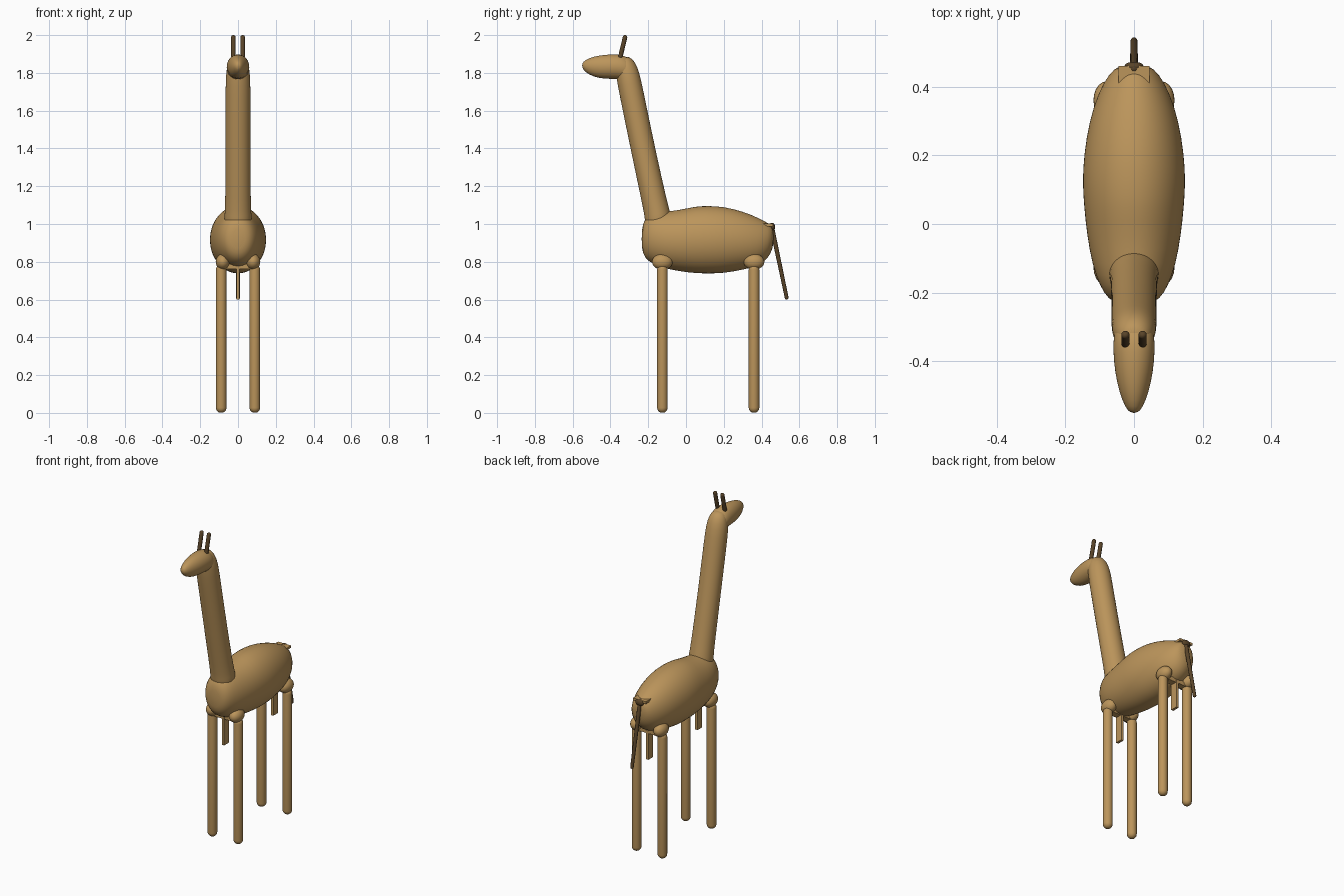
import bpy, bmesh
from math import cos, sin, pi
from mathutils import Vector

if "Cube" in bpy.data.objects:
    bpy.data.objects.remove(bpy.data.objects["Cube"])


def material(name, rgb):
    m = bpy.data.materials.new(name)
    m.use_nodes = True
    m.diffuse_color = (*rgb, 1)
    bsdf = next(n for n in m.node_tree.nodes if n.type == 'BSDF_PRINCIPLED')
    bsdf.inputs["Base Color"].default_value = (*rgb, 1)
    return m


TAN = material("tan hide", (0.50, 0.30, 0.105))
DARK = material("dark brown", (0.10, 0.058, 0.022))


def finish(name, bm, mat, smooth=True):
    bmesh.ops.recalc_face_normals(bm, faces=bm.faces)
    mesh = bpy.data.meshes.new(name)
    bm.to_mesh(mesh)
    bm.free()
    mesh.materials.append(mat)
    ob = bpy.data.objects.new(name, mesh)
    bpy.context.collection.objects.link(ob)
    if smooth:
        for p in mesh.polygons:
            p.use_smooth = True
    return ob


def skin(name, rings, mat, subsurf=0):
    """Bridge equal-sized rings of points and cap both ends."""
    bm = bmesh.new()
    loops = [[bm.verts.new(p) for p in ring] for ring in rings]
    n = len(loops[0])
    for a, b in zip(loops, loops[1:]):
        for i in range(n):
            j = (i + 1) % n
            bm.faces.new((a[i], a[j], b[j], b[i]))
    bm.faces.new(loops[0])
    bm.faces.new(loops[-1])
    ob = finish(name, bm, mat)
    if subsurf:
        mod = ob.modifiers.new("smooth", 'SUBSURF')
        mod.levels = mod.render_levels = subsurf
    return ob


def loft_y(name, stations, mat, sides=28):
    """Oval sections along y, given as (y, bottom, top, half width)."""
    rings = []
    for y, lo, hi, w in stations:
        c, h = (lo + hi) / 2, (hi - lo) / 2
        rings.append([(w * cos(2 * pi * i / sides), y, c + h * sin(2 * pi * i / sides))
                      for i in range(sides)])
    return skin(name, rings, mat, 1)


def rod(name, start, end, r0, r1, mat, sides=16):
    """Round-ended rod, optionally tapered."""
    a, b = Vector(start), Vector(end)
    d = (b - a).normalized()
    u = d.orthogonal().normalized()
    v = d.cross(u)
    angles = [pi * k / 12 for k in range(1, 7)]
    spine = [(a + d * r0 * (1 - cos(t)), r0 * sin(t)) for t in angles]
    spine += [(b - d * r1 * (1 - cos(t)), r1 * sin(t)) for t in reversed(angles)]
    rings = [[p + (u * cos(2 * pi * i / sides) + v * sin(2 * pi * i / sides)) * r
              for i in range(sides)] for p, r in spine]
    return skin(name, rings, mat)


def box(name, centre, size, mat):
    bm = bmesh.new()
    bmesh.ops.create_cube(bm, size=1)
    for v in bm.verts:
        v.co = Vector(centre) + Vector(v.co[i] * size[i] for i in range(3))
    return finish(name, bm, mat, False)


def blob(name, centre, radii, mat):
    bm = bmesh.new()
    bmesh.ops.create_uvsphere(bm, u_segments=20, v_segments=12, radius=1)
    for v in bm.verts:
        v.co = Vector(centre) + Vector(v.co[i] * radii[i] for i in range(3))
    return finish(name, bm, mat)


# Barrel body
loft_y("body", [
    (-0.235, 0.87, 0.97, 0.04), (-0.22, 0.82, 1.03, 0.075), (-0.18, 0.79, 1.06, 0.10),
    (-0.12, 0.765, 1.065, 0.122), (-0.03, 0.748, 1.075, 0.138), (0.05, 0.738, 1.095, 0.146),
    (0.12, 0.737, 1.097, 0.151), (0.20, 0.738, 1.093, 0.147), (0.30, 0.757, 1.068, 0.131),
    (0.38, 0.775, 1.035, 0.105), (0.435, 0.815, 1.005, 0.075), (0.465, 0.88, 0.985, 0.042)], TAN)

# Neck with a flared collar where it meets the body
neck = [(-0.14, 0.96, 0.07), (-0.15, 1.04, 0.073), (-0.155, 1.065, 0.069), (-0.19, 1.22, 0.067),
        (-0.245, 1.48, 0.066), (-0.29, 1.70, 0.066), (-0.308, 1.79, 0.065),
        (-0.322, 1.85, 0.055), (-0.333, 1.885, 0.03)]
skin("neck", [[(r * cos(2 * pi * i / 28), y + r * 0.95 * sin(2 * pi * i / 28),
                z + r * 0.2 * sin(2 * pi * i / 28)) for i in range(28)]
              for y, z, r in neck], TAN, 1)

# Head tapering to the muzzle
loft_y("head", [
    (-0.55, 1.828, 1.85, 0.010), (-0.535, 1.805, 1.868, 0.025), (-0.49, 1.778, 1.887, 0.043),
    (-0.43, 1.768, 1.897, 0.056), (-0.37, 1.768, 1.899, 0.061), (-0.32, 1.76, 1.893, 0.060),
    (-0.28, 1.76, 1.855, 0.045)], TAN)

# Legs, hips and horns in mirrored pairs
for sx, side in ((1, "left"), (-1, "right")):
    for y, end in ((-0.125, "front"), (0.36, "rear")):
        x = sx * 0.089
        rod(f"{end}_{side}_leg", (x, y, 0.0), (x, y, 0.785), 0.028, 0.028, TAN)
        blob(f"{end}_{side}_hip", (sx * 0.08, y, 0.80), (0.038, 0.055, 0.042), TAN)
    rod(f"{side}_horn", (sx * 0.025, -0.35, 1.875), (sx * 0.025, -0.32, 2.0),
        0.012, 0.012, DARK)

# Webs joining the legs, with the narrow tabs hanging below
for y, end in ((-0.125, "front"), (0.36, "rear")):
    box(f"{end}_web", (0, y, 0.775), (0.16, 0.04, 0.025), TAN)
    box(f"{end}_tab", (0, y, 0.69), (0.016, 0.045, 0.18), TAN)

# Tail with its ledge and broad root
box("tail_ledge", (0, 0.435, 0.995), (0.09, 0.05, 0.014), TAN)
blob("tail_root", (0, 0.458, 0.985), (0.028, 0.014, 0.02), DARK)
rod("tail", (0, 0.45, 1.005), (0, 0.535, 0.60), 0.012, 0.010, DARK)
